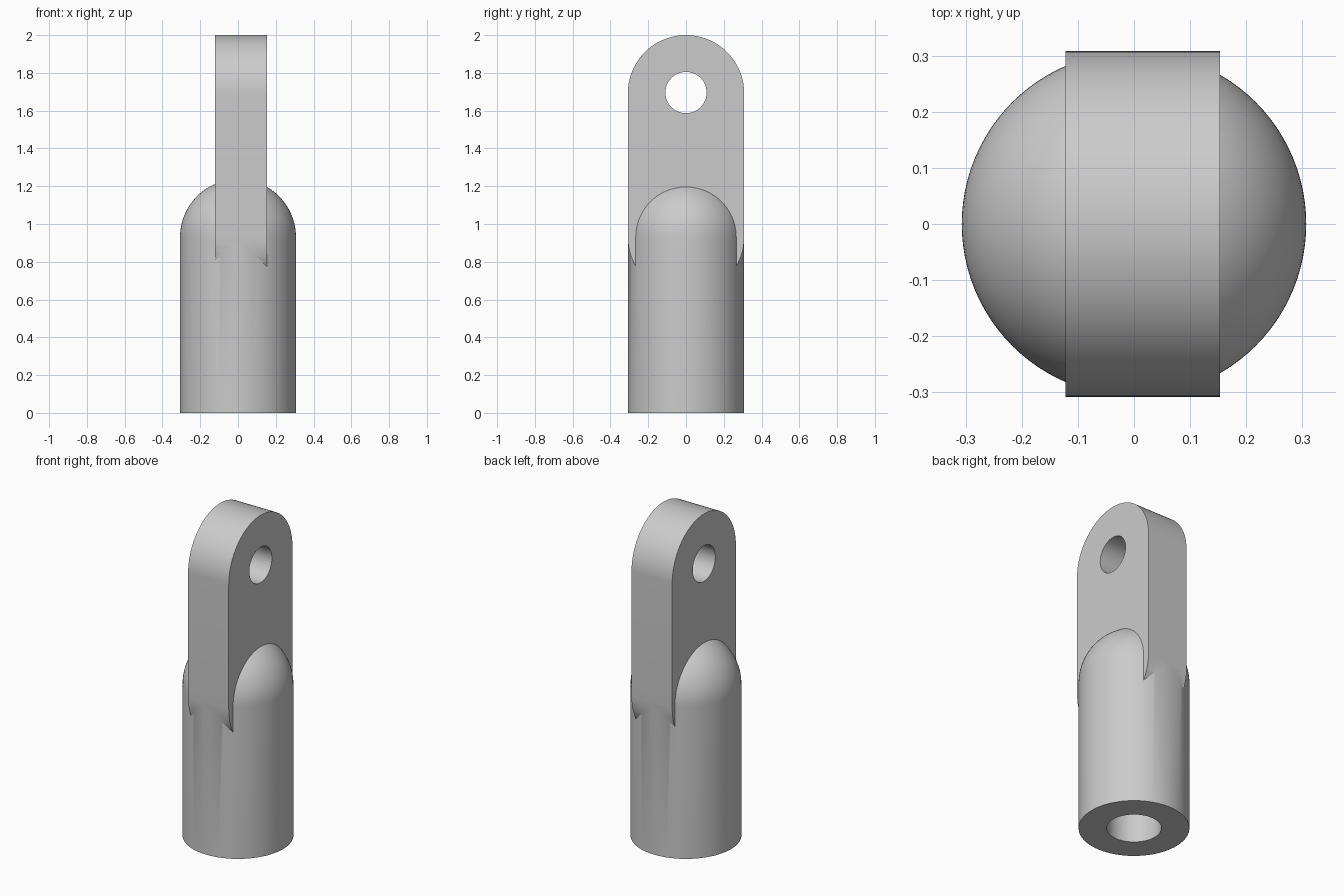
import bpy, bmesh, math

if "Cube" in bpy.data.objects:
    bpy.data.objects.remove(bpy.data.objects["Cube"], do_unlink=True)

BODY_R, TAB_R = 0.307, 0.308
DOME_Z, EYE_Z = 0.93, 1.692
TAB_X0, TAB_X1 = -0.122, 0.153

steel = bpy.data.materials.new("plain_grey")
steel.use_nodes = True
grey = (0.6, 0.6, 0.6, 1)
steel.diffuse_color = grey
steel.node_tree.nodes["Principled BSDF"].inputs["Base Color"].default_value = grey


def make_object(name, bm):
    bmesh.ops.recalc_face_normals(bm, faces=bm.faces)
    mesh = bpy.data.meshes.new(name)
    bm.to_mesh(mesh)
    bm.free()
    mesh.materials.append(steel)
    obj = bpy.data.objects.new(name, mesh)
    bpy.context.collection.objects.link(obj)
    return obj


def lathe(name, profile, steps=96):
    """Revolve an (r, z) profile around z."""
    bm = bmesh.new()
    verts = [bm.verts.new((r, 0, z)) for r, z in profile]
    edges = [bm.edges.new(pair) for pair in zip(verts, verts[1:])]
    bmesh.ops.spin(bm, geom=verts + edges, cent=(0, 0, 0), axis=(0, 0, 1),
                   angle=math.tau, steps=steps)
    bmesh.ops.remove_doubles(bm, verts=bm.verts, dist=1e-5)
    return make_object(name, bm)


def slab(name, outline, x0, x1):
    """Extrude a (y, z) outline along x."""
    bm = bmesh.new()
    face = bm.faces.new([bm.verts.new((x0, y, z)) for y, z in outline])
    ext = bmesh.ops.extrude_face_region(bm, geom=[face])
    moved = [v for v in ext["geom"] if isinstance(v, bmesh.types.BMVert)]
    bmesh.ops.translate(bm, verts=moved, vec=(x1 - x0, 0, 0))
    return make_object(name, bm)


def arc(r, z, start, end, n):
    return [(r * math.cos(a), z + r * math.sin(a))
            for a in (start + (end - start) * i / n for i in range(n + 1))]


def combine(target, other, operation):
    mod = target.modifiers.new(operation.lower(), "BOOLEAN")
    mod.operation, mod.object, mod.solver = operation, other, "EXACT"
    bpy.context.view_layer.objects.active = target
    bpy.ops.object.modifier_apply(modifier=mod.name)
    bpy.data.objects.remove(other, do_unlink=True)


# Domed round shank with a blind bore in its base
dome = arc(BODY_R, DOME_Z, 0, math.pi / 2, 24)[:-1]
rod_end = lathe("rod_end", [(0, 0.77), (0.152, 0.77), (0.152, 0), (BODY_R, 0)]
                + dome + [(0, DOME_Z + BODY_R)])

# Eye tab with rounded ends, set slightly off centre
tab = slab("eye_tab", arc(TAB_R, EYE_Z, 0, math.pi, 48)
           + arc(TAB_R, DOME_Z, math.pi, math.tau, 48), TAB_X0, TAB_X1)

# Pin hole through the tab
pin = slab("pin_hole_cutter", arc(0.109, 1.696, 0, math.tau, 64)[:-1], -0.4, 0.4)
pin.hide_render = True
combine(tab, pin, "DIFFERENCE")
combine(rod_end, tab, "UNION")

# Smooth curves, crisp edges
bpy.ops.object.select_all(action="DESELECT")
rod_end.select_set(True)
bpy.context.view_layer.objects.active = rod_end
bpy.ops.object.shade_smooth_by_angle(angle=math.radians(25))
